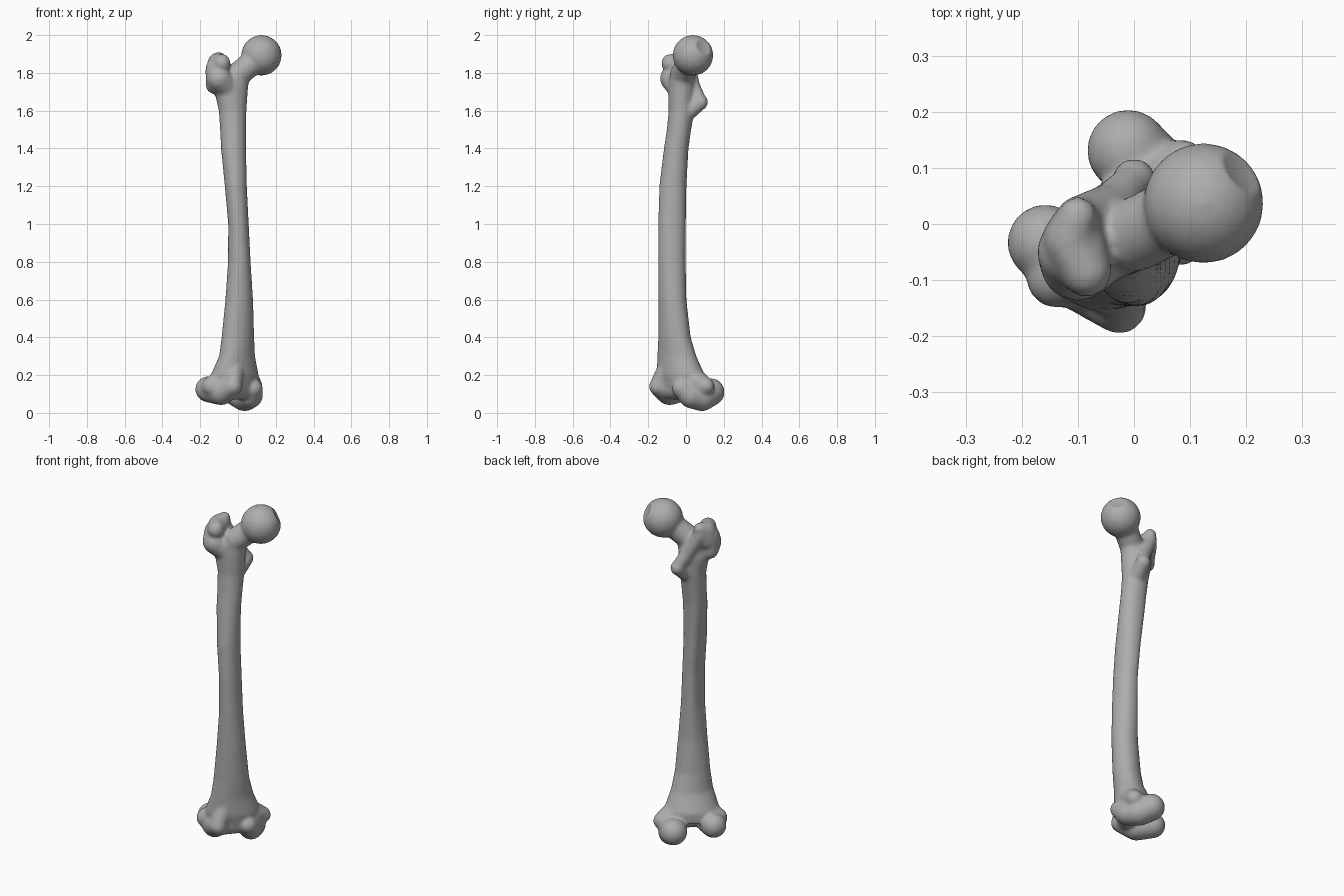
import bpy, bmesh, math
from mathutils import Matrix, Vector

cube = bpy.data.objects.get("Cube")
if cube:
    bpy.data.objects.remove(cube, do_unlink=True)

bone = bpy.data.materials.new("bone_grey")
bone.use_nodes = True
GREY = (0.42, 0.42, 0.42, 1)
bone.diffuse_color = GREY
bone.node_tree.nodes["Principled BSDF"].inputs["Base Color"].default_value = GREY

bm = bmesh.new()


def hull(*balls):
    """Convex skin around balls given as (x, y, z, radius)."""
    part = bmesh.new()
    for x, y, z, r in balls:
        bmesh.ops.create_icosphere(part, subdivisions=3, radius=r,
                                   matrix=Matrix.Translation((x, y, z)))
    res = bmesh.ops.convex_hull(part, input=part.verts[:])
    junk = {g for g in res["geom_interior"] + res["geom_unused"]
            if isinstance(g, bmesh.types.BMVert)}
    bmesh.ops.delete(part, geom=list(junk), context='VERTS')
    tmp = bpy.data.meshes.new("tmp")
    part.to_mesh(tmp)
    part.free()
    bm.from_mesh(tmp)
    bpy.data.meshes.remove(tmp)


def chain(*balls):
    for pair in zip(balls, balls[1:]):
        hull(*pair)


def knee(m, p, z, r):
    """Knee end is turned 45 degrees: m runs inward, p runs backward."""
    s = math.sqrt(0.5)
    return ((m - p) * s, (m + p) * s, z, r)


# Shaft: z, x min, x max, y min, y max, skew, back ridge
SECTIONS = [
    (0.14, -0.15, 0.10, -0.14, 0.09, 0.33, 0),
    (0.20, -0.145, 0.11, -0.155, 0.10, 0.33, 0),
    (0.30, -0.10, 0.09, -0.152, 0.055, 0.33, 0),
    (0.40, -0.087, 0.086, -0.147, 0.025, 0.23, 0),
    (0.60, -0.067, 0.08, -0.147, 0.002, 0.12, 0.06),
    (0.80, -0.053, 0.067, -0.147, -0.003, 0, 0.12),
    (1.00, -0.052, 0.057, -0.147, -0.003, 0, 0.15),
    (1.20, -0.070, 0.047, -0.142, 0.00, 0, 0.15),
    (1.40, -0.090, 0.043, -0.117, 0.012, 0, 0.12),
    (1.50, -0.095, 0.043, -0.102, 0.027, 0, 0.06),
    (1.60, -0.102, 0.045, -0.092, 0.045, 0, 0),
    (1.70, -0.125, 0.052, -0.095, 0.048, 0, 0),
    (1.78, -0.12, 0.06, -0.09, 0.045, 0, 0),
]
SIDES = 32
rings = []
for z, x0, x1, y0, y1, skew, ridge in SECTIONS:
    ring = []
    for i in range(SIDES):
        t = math.tau * i / SIDES
        x, y = math.cos(t), math.cos(t - math.acos(skew))
        back = max(0, Vector((x, y)).normalized().dot(Vector((-0.6, 0.8))))
        k = 1 + ridge * back ** 10
        ring.append(bm.verts.new(((x0 + x1) / 2 + (x1 - x0) / 2 * x * k,
                                  (y0 + y1) / 2 + (y1 - y0) / 2 * y * k, z)))
    rings.append(ring)
for a, b in zip(rings, rings[1:]):
    for i in range(SIDES):
        j = (i + 1) % SIDES
        bm.faces.new((a[i], a[j], b[j], b[i]))
bm.faces.new(rings[0][::-1])
bm.faces.new(rings[-1])

# Ball head and neck
hull((0.124, 0.037, 1.893, 0.108))
hull((0.09, 0.025, 1.867, 0.066), (0.0, -0.02, 1.79, 0.066))
hull((0.0, -0.02, 1.79, 0.06), (-0.02, -0.02, 1.68, 0.066))

# Greater trochanter: outer mass, top ridge and hooked tip
hull((-0.1, -0.07, 1.77, 0.068), (-0.115, -0.05, 1.82, 0.058),
     (-0.13, -0.045, 1.73, 0.04), (-0.05, -0.04, 1.72, 0.06))
chain((-0.085, -0.085, 1.855, 0.045), (-0.115, -0.03, 1.86, 0.045),
      (-0.1, 0.015, 1.878, 0.034))
hull((-0.11, -0.03, 1.8, 0.055), (-0.1, 0.012, 1.85, 0.038),
     (-0.115, -0.03, 1.855, 0.047), (-0.085, -0.085, 1.85, 0.046))

# Lesser trochanter and the crest joining both
chain((-0.01, 0.02, 1.60, 0.045), (0.0, 0.078, 1.645, 0.04))
chain((0.0, 0.076, 1.65, 0.035), (-0.04, 0.035, 1.73, 0.04),
      (-0.1, 0.01, 1.84, 0.04))

# Outer condyle and its side knob
chain(knee(-0.122, -0.085, 0.14, 0.05), knee(-0.125, 0.0, 0.11, 0.07),
      knee(-0.135, 0.088, 0.125, 0.069))
hull(knee(-0.165, 0.03, 0.14, 0.055), knee(-0.10, 0.0, 0.17, 0.07))

# Inner condyle and its side knob
chain(knee(0.04, -0.075, 0.13, 0.05), knee(0.065, -0.03, 0.09, 0.065),
      knee(0.085, 0.035, 0.08, 0.072), knee(0.085, 0.1, 0.11, 0.074))
hull(knee(0.135, 0.015, 0.14, 0.046), knee(0.07, 0.0, 0.16, 0.07))

# Bridge between the condyles, rising to the shaft front
hull(knee(-0.09, -0.04, 0.13, 0.06), knee(0.05, -0.03, 0.13, 0.06),
     knee(-0.04, -0.03, 0.26, 0.08))
hull(knee(-0.122, -0.085, 0.15, 0.045), knee(-0.06, -0.04, 0.28, 0.06))

bmesh.ops.recalc_face_normals(bm, faces=bm.faces[:])
mesh = bpy.data.meshes.new("thigh_bone")
bm.to_mesh(mesh)
bm.free()
mesh.materials.append(bone)
obj = bpy.data.objects.new("thigh_bone", mesh)
bpy.context.collection.objects.link(obj)
bpy.context.view_layer.objects.active = obj
obj.select_set(True)

# Fuse the parts into one skin and soften the joins
fuse = obj.modifiers.new("fuse", 'REMESH')
fuse.mode = 'VOXEL'
fuse.voxel_size = 0.008
fuse.use_smooth_shade = True
soften = obj.modifiers.new("soften", 'SMOOTH')
soften.factor = 0.5
soften.iterations = 14
for name in ("fuse", "soften"):
    bpy.ops.object.modifier_apply(modifier=name)

# Small pit on the ball head
pit = Vector((0.195, 0.095, 1.94))
inward = (Vector((0.124, 0.037, 1.893)) - pit).normalized()
for v in obj.data.vertices:
    d = (v.co - pit).length
    if d < 0.045:
        v.co += inward * 0.014 * (1 - (d / 0.045) ** 2)
bpy.ops.object.shade_smooth()
